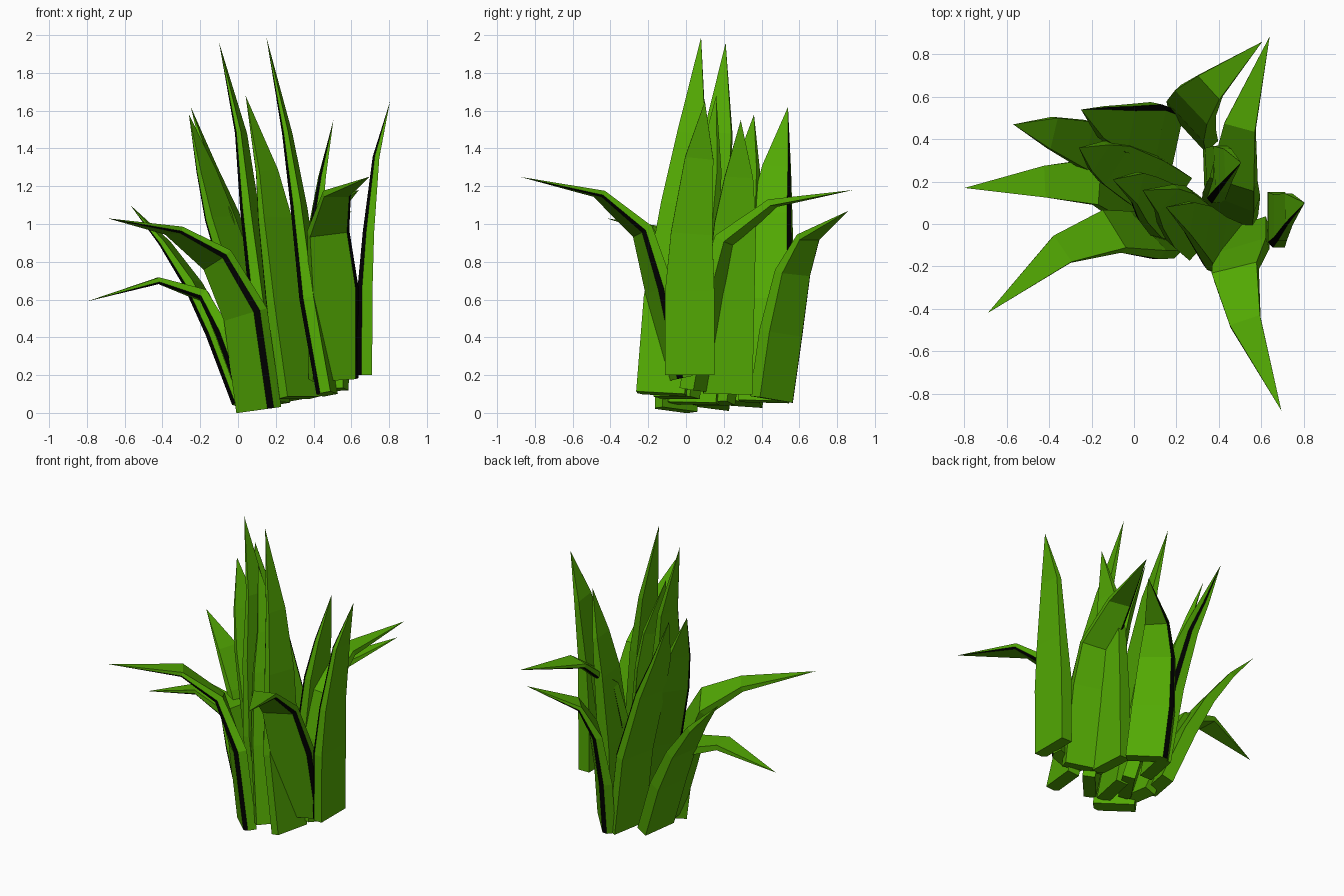
import bpy, bmesh, math
from mathutils import Vector

if "Cube" in bpy.data.objects:
    bpy.data.objects.remove(bpy.data.objects["Cube"])


def flat(name, rgb):
    m = bpy.data.materials.new(name)
    m.diffuse_color = (*rgb, 1)
    m.use_nodes = True
    m.node_tree.nodes["Principled BSDF"].inputs["Base Color"].default_value = m.diffuse_color
    return m


green = flat("leaf green", (0.085, 0.395, 0.001))
black = flat("black edge", (0, 0, 0))

WIDTHS = (0.26, 0.26, 0.22, 0.15)
THICK = (0.08, 0.08, 0.06, 0.035)


def blade(name, angle, base, low, mid, high, tip):
    """Flat leaf with one black chamfered edge, swept through four rings to a point.
    The width runs along 'angle'; the black edge is at that end, 90 degrees
    to the right of it (the leaf's front)."""
    pts = [Vector(p) for p in (base, low, mid, high, tip)]
    a = math.radians(angle)
    side = Vector((math.cos(a), math.sin(a), 0))
    bm = bmesh.new()
    rings = []
    for i in range(4):
        tangent = (pts[i + 1] - pts[max(i - 1, 0)]).normalized()
        front = side.cross(tangent).normalized()
        w = tangent.cross(front).normalized()
        h, d = WIDTHS[i] / 2, THICK[i] / 2
        c = d * 0.6
        rings.append([bm.verts.new(pts[i] + w * u + front * v)
                      for u, v in ((-h, -d), (h, -d), (h, d - c), (h - c, d), (-h, d))])
    end = bm.verts.new(pts[4])
    bm.faces.new(rings[0])
    for lo, hi in zip(rings, rings[1:] + [None]):
        for k in range(5):
            n = (k + 1) % 5
            f = bm.faces.new((lo[k], lo[n], hi[n], hi[k]) if hi else (lo[k], lo[n], end))
            f.material_index = int(k == 2)
    bmesh.ops.recalc_face_normals(bm, faces=bm.faces)
    me = bpy.data.meshes.new(name)
    bm.to_mesh(me)
    bm.free()
    me.materials.append(green)
    me.materials.append(black)
    bpy.context.collection.objects.link(bpy.data.objects.new(name, me))


# Drooping outer leaves
blade("drooping_leaf_left", -88, (.06, .10, .04), (-.08, .15, .42),
      (-.18, .20, .62), (-.42, .20, .70), (-.80, .17, .59))
blade("drooping_leaf_front_left", -45, (.11, -.06, .015), (.04, -.06, .52),
      (-.11, -.04, .81), (-.34, -.12, .965), (-.69, -.42, 1.03))
blade("drooping_leaf_front", 18, (.51, -.04, .18), (.51, -.14, .65),
      (.48, -.23, .96), (.525, -.46, 1.16), (.695, -.88, 1.25))
blade("drooping_leaf_back", 158, (.45, .05, .12), (.46, .14, .64),
      (.47, .21, .91), (.50, .46, 1.11), (.64, .885, 1.18))
blade("drooping_leaf_back_right", 132, (.28, .46, .07), (.27, .51, .42),
      (.29, .57, .74), (.36, .65, .93), (.605, .86, 1.07))
blade("drooping_leaf_back_left", -102, (.03, .27, .05), (-.11, .33, .42),
      (-.24, .38, .68), (-.39, .43, .90), (-.57, .47, 1.10))

# Upright inner leaves
blade("upright_leaf_back", 78, (.17, .41, .06), (.09, .44, .60),
      (-.04, .45, 1.05), (-.14, .48, 1.30), (-.25, .54, 1.62))
blade("upright_leaf_left", -124, (.17, .13, .05), (.04, .21, .60),
      (-.10, .29, 1.03), (-.17, .32, 1.28), (-.26, .36, 1.58))
blade("upright_leaf_tall_left", -102, (.21, .04, .05), (.12, .07, .60),
      (.06, .12, 1.08), (.015, .17, 1.48), (-.10, .21, 1.96))
blade("upright_leaf_tall_front", -98, (.47, -.13, .10), (.38, -.09, .60),
      (.32, -.02, 1.10), (.26, .03, 1.48), (.15, .08, 1.99))
blade("upright_leaf_middle", -132, (.32, -.05, .08), (.25, .01, .58),
      (.19, .08, 1.03), (.15, .12, 1.28), (.04, .16, 1.68))
blade("upright_leaf_back_right", -88, (.37, .22, .10), (.38, .23, .55),
      (.41, .26, 1.00), (.445, .28, 1.25), (.505, .29, 1.55))
blade("upright_leaf_right", -90, (.67, .02, .20), (.672, .02, .65),
      (.69, .03, .95), (.73, .07, 1.35), (.805, .10, 1.65))
